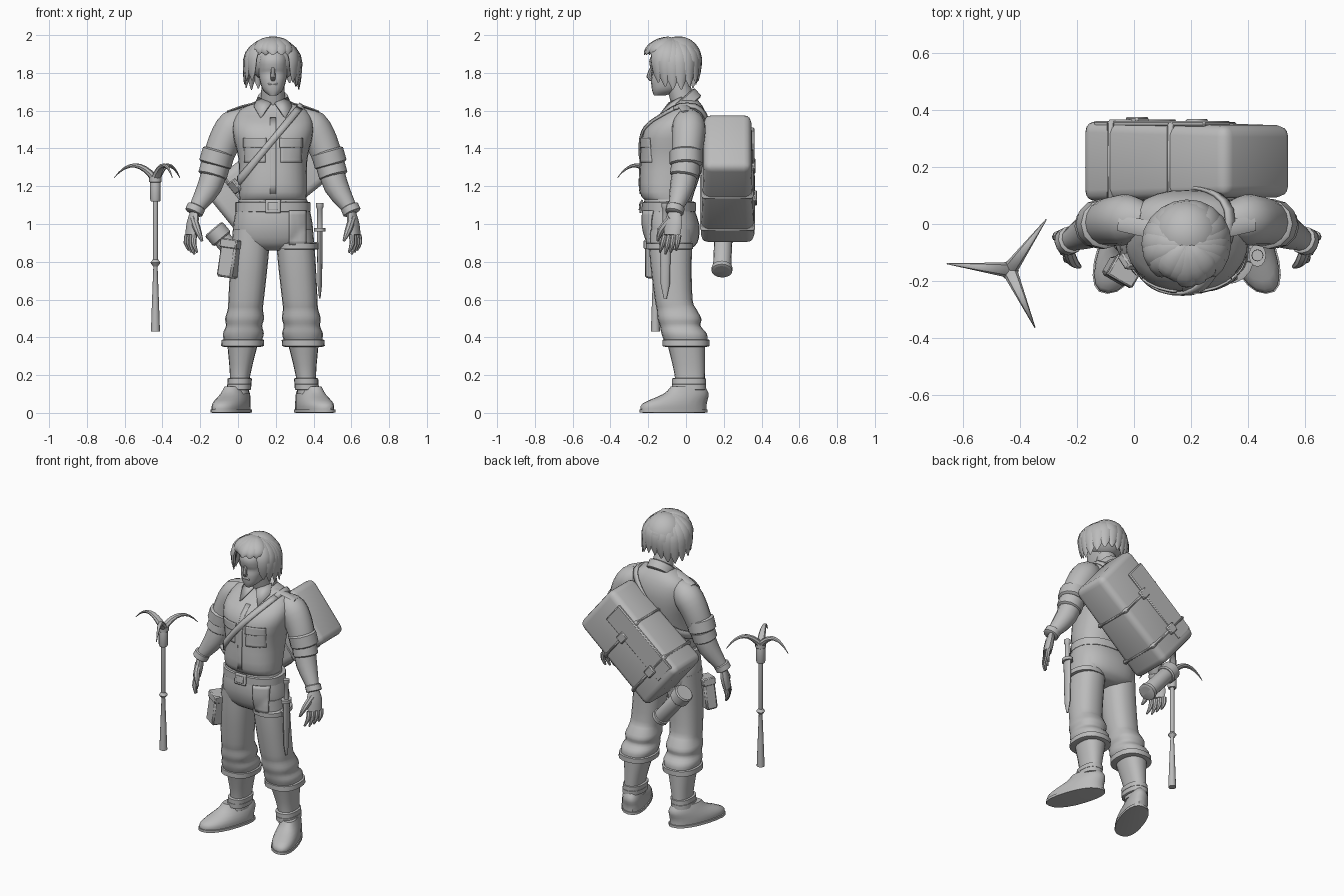
import bpy, bmesh
from math import sin, cos, pi, radians, copysign
from mathutils import Vector, Matrix
from mathutils.bvhtree import BVHTree

if "Cube" in bpy.data.objects:
    bpy.data.objects.remove(bpy.data.objects["Cube"])
grey = bpy.data.materials.new("plain grey")
grey.use_nodes = True
grey.diffuse_color = (.5, .5, .5, 1)
grey.node_tree.nodes["Principled BSDF"].inputs["Base Color"].default_value = grey.diffuse_color

MIDDLE = .185  # x of the figure
ACROSS, ALONG, UP = Matrix.Identity(3)
LIP = ((0, .88), (.1, 1), (.9, 1), (1, .88))  # section of a band: position, size
parts = []

def finish(name, bm, thickness=0):
    bmesh.ops.recalc_face_normals(bm, faces=bm.faces)
    mesh = bpy.data.meshes.new(name)
    bm.to_mesh(mesh)
    bm.free()
    mesh.materials.append(grey)
    part = bpy.data.objects.new(name, mesh)
    bpy.context.collection.objects.link(part)
    if thickness:
        solid = part.modifiers.new("thickness", "SOLIDIFY")
        solid.thickness, solid.offset = thickness, 0
    parts.append(part)
    return part

def skin(name, rings, closed=True, thickness=0):
    """Bridge rows of points; closed rows make a capped tube."""
    bm = bmesh.new()
    rows = [[bm.verts.new(point) for point in ring] for ring in rings]
    count = len(rows[0])
    for low, high in zip(rows, rows[1:]):
        for i in range(count if closed else count - 1):
            j = (i + 1) % count
            bm.faces.new((low[i], low[j], high[j], high[i]))
    if closed:
        bm.faces.new(rows[0])
        bm.faces.new(rows[-1])
    return finish(name, bm, thickness)

def flow(rows, steps):
    """Smooth curve through rows of numbers."""
    rows = [Vector(row) for row in rows]
    last, curve = len(rows) - 1, []
    for i in range(last):
        a, b = rows[i], rows[i + 1]
        c = a + (b - rows[max(i - 1, 0)]) / 6
        d = b - (rows[min(i + 2, last)] - a) / 6
        for k in range(steps):
            t = k / steps
            s = 1 - t
            curve.append(a * s**3 + c * (3 * s * s * t) + d * (3 * s * t * t) + b * t**3)
    return curve + [rows[last]]

def loft(name, rows, x=MIDDLE, lean=0, toe=0, steps=3, count=20):
    """Stack of level rounded sections: z, middle y, half depth, half width."""
    rings = []
    for z, middle, depth, width in flow(rows, steps):
        ring = []
        for i in range(count):
            c, s = cos(2 * pi * i / count), sin(2 * pi * i / count)
            y = middle + depth * copysign(abs(s) ** .85, s)
            ring.append((x + lean * z - toe * y + width * copysign(abs(c) ** .85, c), y, z))
        rings.append(ring)
    return skin(name, rings)

def hoop(name, z, height, middle, depth, width, **place):
    return loft(name, [(z + height * t, middle, depth * size, width * size) for t, size in LIP], steps=1, **place)

def tube(name, rows, wide=ALONG, flat=1, steps=1, count=12):
    """Tube through rows of x, y, z, radius; flat thins it across the wide direction."""
    rows = flow(rows, steps)
    points, rings = [row.to_3d() for row in rows], []
    for i, row in enumerate(rows):
        course = (points[min(i + 1, len(rows) - 1)] - points[max(i - 1, 0)]).normalized()
        first = (wide - course * wide.dot(course)).normalized()
        second = course.cross(first) * flat
        turns = [2 * pi * k / count for k in range(count)]
        rings.append([points[i] + row[3] * (first * cos(a) + second * sin(a)) for a in turns])
    return skin(name, rings)

def cuff(name, start, end, radius, **shape):
    return tube(name, [(*start.lerp(end, t), radius * size) for t, size in LIP], **shape)

def place(x, y, z, tilt=0, turn=0):
    spin = Matrix.Rotation(radians(tilt), 4, "Y") @ Matrix.Rotation(radians(turn), 4, "Z")
    return Matrix.Translation((x, y, z)) @ spin

def box(name, size, matrix, bevel=.006, segments=1, taper=1):
    bm = bmesh.new()
    bmesh.ops.create_cube(bm, size=1, matrix=Matrix.Diagonal((*size, 1)))
    for vert in bm.verts:
        if vert.co.x > 0:
            vert.co.y *= taper
    bmesh.ops.bevel(bm, geom=bm.edges[:], offset=bevel, segments=segments, affect="EDGES", profile=.5)
    bm.transform(matrix)
    finish(name, bm)

# Shirt, hips and belt
shirt = loft("shirt", [(1.12, -.09, .12, .175), (1.17, -.1, .145, .18), (1.34, -.07, .17, .182),
                       (1.5, -.05, .17, .215), (1.6, 0, .1, .18), (1.66, 0, .06, .07)], count=28)
hips = loft("trouser_hips", [(1.13, -.1, .12, .18), (1, -.08, .15, .21), (.9, -.07, .13, .2), (.86, -.07, .08, .1)],
            count=28)
hoop("belt", 1.06, .06, -.09, .142, .2)
clothes = [shirt, hips]
for side, s in (("right", -1), ("left", 1)):
    def at(x, y, z):
        return Vector((MIDDLE + s * x, y, z))

    # Legs and feet
    stance = dict(x=MIDDLE + s * .19, lean=-s * .08)
    clothes.append(loft(side + "_trouser_leg", [
        (.97, -.08, .12, .1), (.8, -.08, .11, .1), (.6, -.065, .1, .094), (.55, -.05, .105, .093),
        (.5, -.035, .116, .103), (.46, -.03, .108, .096), (.42, -.01, .12, .108), (.38, 0, .115, .1)], **stance))
    hoop(side + "_rolled_cuff", .35, .04, 0, .125, .113, **stance)
    loft(side + "_boot_shaft", [(.37, 0, .1, .082), (.2, .02, .08, .054), (.1, .02, .08, .054)], **stance)
    for z in (.12, .15):
        hoop(side + "_ankle_wrap", z, .035, .015, .09, .064, **stance)
    splay = dict(x=MIDDLE + s * .2, toe=s * .32)
    loft(side + "_shoe", [(.01, -.065, .175, .08), (.05, -.06, .17, .08), (.1, 0, .12, .065), (.14, .01, .09, .05)],
         **splay)
    hoop(side + "_sole", 0, .02, -.065, .18, .087, **splay)

    # Sleeves rolled to the elbow
    shoulder, elbow, wrist = at(.14, .01, 1.56), at(.3, 0, 1.32), at(.415, -.06, 1.07)
    tube(side + "_sleeve", [(*shoulder, .06), (*at(.205, .015, 1.52), .088), (*at(.26, .01, 1.43), .085),
                            (*elbow, .076)], steps=3, count=16)
    cuff(side + "_sleeve_roll", at(.285, 0, 1.39), at(.308, 0, 1.31), .087)
    cuff(side + "_lower_roll", at(.302, 0, 1.32), at(.322, -.01, 1.25), .077)
    tube(side + "_forearm", [(*elbow, .066), (*at(.335, -.02, 1.2), .065), (*wrist, .036)], steps=3)
    cuff(side + "_wrist_band", elbow.lerp(wrist, .9), wrist.lerp(elbow, -.05), .049)
    tube(side + "_shoulder_tab", [(*at(.09, -.03, 1.64), .026), (*at(.17, -.01, 1.62), .03),
                                  (*at(.24, 0, 1.595), .024)], flat=.25, steps=2, count=6)

    # Hands, with the thumb forward and inward
    palm, spread = at(.435, -.075, .94), Vector((s * .45, .9, 0))
    tube(side + "_palm", [(*wrist, .034), (*wrist.lerp(palm, .5), .052), (*palm, .048)],
         wide=spread, flat=.5, steps=3)
    for i in range(4):
        knuckle = palm + spread * (i - 1.5) * .026
        tip = knuckle + spread * (i - 1.5) * .006 + Vector((-s * .012, -.02, -.1 + .01 * abs(i - 1)))
        bend = knuckle.lerp(tip, .5) + ACROSS * s * .01
        tube(side + "_finger", [(*knuckle, .016), (*bend, .014), (*tip, .006)], steps=2, count=8)
    tube(side + "_thumb", [(*at(.42, -.08, 1.03), .02), (*at(.4, -.13, .97), .019), (*at(.375, -.15, .91), .007)],
         steps=3, count=8)
    # Collar points
    skin(side + "_collar", [(at(.01, -.09, 1.64), at(.08, -.02, 1.67)), (at(.065, -.15, 1.56), at(.1, -.07, 1.62))],
         False, .01)

def surface(sources):
    bm = bmesh.new()
    for source in sources:
        bm.from_mesh(source.data)
    tree = BVHTree.FromBMesh(bm)
    bm.free()
    return tree

whole, chest = surface(clothes), surface([shirt])

def patch(name, x, z, width, height, lift=.004, cells=8):
    """Plate laid on the front of the clothes; x and z give its middle."""
    rows = []
    for j in range(cells + 1):
        spots = [Vector((MIDDLE + x + width * (i / cells - .5), -1, z + height * (j / cells - .5)))
                 for i in range(cells + 1)]
        rows.append([whole.ray_cast(spot, ALONG)[0] - ALONG * lift for spot in spots])
    skin(name, rows, False, .009)

# Pockets, buttons and buckle
for side, s in (("right", -1), ("left", 1)):
    patch(side + "_pocket", s * .095, 1.38, .11, .11, 0)
    patch(side + "_pocket_flap", s * .095, 1.43, .12, .05)
patch("button_placket", 0, 1.36, .03, .4, 0)
patch("belt_buckle", 0, 1.093, .08, .07, .014)
patch("buckle_centre", 0, 1.093, .05, .04, .02)
patch("hip_panel", .13, .98, .09, .18, .01)

# Strap from the left shoulder to the right hip
centre, rise = Vector((MIDDLE - .03, -.065, 1.41)), Vector((.35, 0, .42)).normalized()
edge, loop = rise.cross(ALONG) * .017, []
for k in range(49):
    out = rise * cos(pi * k / 24) + ALONG * sin(pi * k / 24)
    starts = [centre + out + offset for offset in (edge, -edge)]
    loop.append([chest.ray_cast(start, -out)[0] + out * .009 for start in starts])
skin("shoulder_strap", loop, False, .012)
box("strap_buckle", (.06, .03, .07), place(MIDDLE - .2, -.13, 1.2, -40, -50))

# Neck, collar and face
tube("neck", [(MIDDLE, 0, 1.6, .066), (MIDDLE, -.05, 1.76, .06)])
cuff("collar_stand", Vector((MIDDLE, .02, 1.62)), Vector((MIDDLE, -.02, 1.665)), .085, count=16)
loft("face", [(1.68, -.14, .03, .02), (1.71, -.11, .07, .053), (1.76, -.09, .095, .07), (1.8, -.075, .105, .077),
              (1.83, -.08, .11, .078), (1.88, -.08, .11, .076), (1.95, -.07, .06, .05)])
tube("nose", [(MIDDLE, -.18, 1.83, .009), (MIDDLE, -.196, 1.78, .014), (MIDDLE, -.175, 1.765, .012)],
     wide=ACROSS, steps=2, count=8)
cuff("mouth", Vector((MIDDLE - .025, -.178, 1.74)), Vector((MIDDLE + .025, -.178, 1.74)), .007, count=6)

# Hair: a cap under a ring of hanging locks, open over the face
bm = bmesh.new()
bmesh.ops.create_uvsphere(bm, u_segments=20, v_segments=12, radius=.124)
bm.transform(place(MIDDLE, -.04, 1.87))
finish("hair_cap", bm)
for angle in range(0, 360, 18):
    turn = radians(angle)
    outward, fringe = Vector((sin(turn), -cos(turn), 0)), cos(turn) > .7
    drop = .09 if fringe else .25 + .025 * sin(angle)
    rows = []
    for k in range(9):
        t = k / 8
        reach = .14 * sin(min(t * (1.5 if fringe else 2.4), pi / 2)) + .012 * t**4 * cos(angle)
        spot = outward * reach + Vector((MIDDLE, -.07, 1.985 - drop * t**1.5))
        rows.append((*spot, .004 + .042 * abs(sin(pi * t)) ** .6))
    tube("hair_lock", rows, wide=UP.cross(outward), flat=.4, count=8)

# Slanting pack with bands, buckles and flap
pack = place(MIDDLE, .22, 1.24, -39)
box("pack", (.655, .285, .375), pack, .04, 3, .88)
for x, depth in ((-.2, .292), (.07, .275)):
    box("pack_band", (.028, depth, .384), pack @ place(x, 0, 0), .012)
    box("pack_buckle", (.055, .02, .07), pack @ place(x, depth / 2, .03))
box("pack_flap", (.5, .02, .15), pack @ place(-.03, .132, .1))

# Bedroll tied under the pack
bottom, top = Vector((.06, .19, .75)), Vector((-.13, .2, .975))
cuff("bedroll", bottom, top, .048, count=16)
cuff("bedroll_base", bottom, bottom.lerp(top, .1), .055, count=16)
cuff("bedroll_cap", top.lerp(bottom, .25), top, .06, count=16)

# Hip pouch
pouch = place(-.045, -.165, .81, 8, -30)
box("pouch", (.095, .075, .19), pouch, .01)
box("pouch_lid", (.102, .084, .05), pouch @ place(0, 0, .085))

# Sheathed blade on the left thigh
def upright(name, x, y, rows, **shape):
    tube(name, [(x, y, z, radius) for z, radius in rows], **shape)

upright("sheath", .433, -.11, ((.96, .031), (.68, .024), (.605, .008)), flat=.5)
upright("blade_guard", .433, -.11, ((.96, .04), (.98, .04)), flat=.75)
upright("blade_grip", .433, -.11, ((.97, .015), (1.08, .014), (1.09, .021), (1.11, .02)))
hoop("thigh_strap", .865, .035, -.087, .125, .11, x=MIDDLE + .13)
box("sheath_hanger", (.05, .05, .04), place(.415, -.11, .885))

# Grappling hook standing beside the figure
pole = Vector((-.437, -.162, 0))
upright("hook_shaft", pole.x, pole.y, ((.43, .024), (.6, .018), (.78, .011), (.79, .014), (1.13, .014)))
upright("hook_knob", pole.x, pole.y, ((.775, .012), (.795, .027), (.815, .012)))
cuff("hook_socket", pole + UP * 1.12, pole + UP * 1.23, .028)
cuff("hook_head", pole + UP * 1.22, pole + UP * 1.255, .033)
for angle in (-66, 54, 174):
    outward = Vector((cos(radians(angle)), sin(radians(angle)), 0))
    spots = [(t, pole + outward * .22 * t + UP * (1.235 + .29 * t - .28 * t * t)) for t in (k / 8 for k in range(9))]
    tube("hook_prong", [(*spot, .027 - .025 * t) for t, spot in spots], wide=UP.cross(outward), flat=.8, count=8)

# Soft shading with crisp edges
bpy.ops.object.select_all(action="DESELECT")
for part in parts:
    part.select_set(True)
bpy.context.view_layer.objects.active = parts[0]
bpy.ops.object.shade_smooth_by_angle(angle=radians(40))
